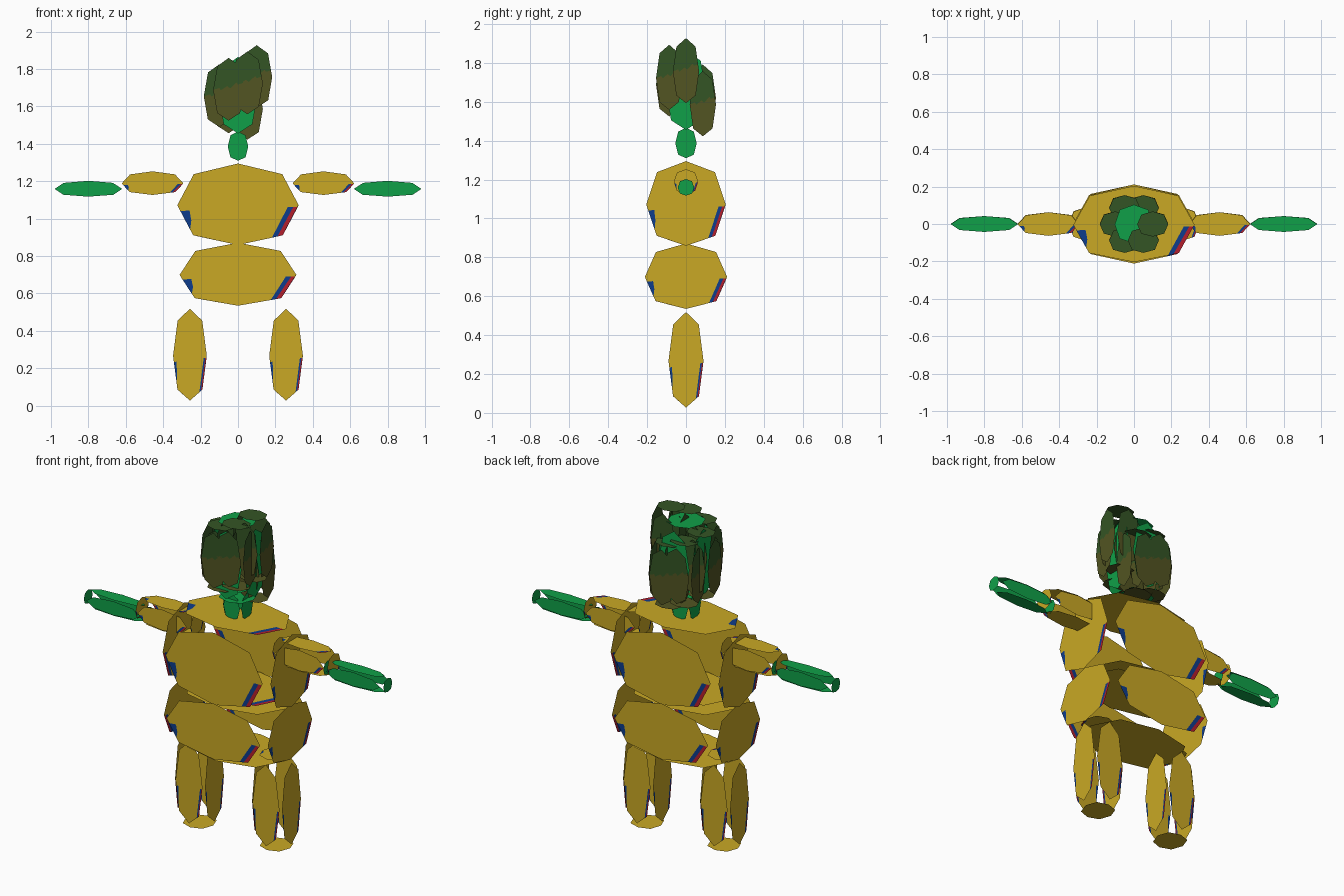
import bpy
import bmesh
import math
from mathutils import Vector

cube = bpy.data.objects.get("Cube")
if cube:
    bpy.data.objects.remove(cube, do_unlink=True)


def material(name, rgb):
    mat = bpy.data.materials.new(name)
    mat.use_nodes = True
    mat.diffuse_color = (*rgb, 1)
    bsdf = next(n for n in mat.node_tree.nodes if n.type == "BSDF_PRINCIPLED")
    bsdf.inputs["Base Color"].default_value = (*rgb, 1)
    return mat


YELLOW, BLUE, RED, GREEN, LEAF, BROWN = range(6)
MATERIALS = [
    material("yellow", (.586, .393, .018)),
    material("blue", (.004, .045, .262)),
    material("red", (.456, .013, .026)),
    material("green", (.005, .352, .065)),
    material("dark green", (.034, .089, .018)),
    material("olive brown", (.084, .089, .016)),
]

# Octagon panel, and the marks cut into it, in a square from -1 to 1
OCTAGON = [(0, 1), (.73, .74), (1, -.02), (.74, -.76),
           (0, -1), (-.74, -.76), (-1, -.02), (-.73, .74)]
STRIPE_BLUE = [(.82, -.07), (.91, -.07), (.65, -.79), (.56, -.82)]
STRIPE_RED = [(.91, -.07), (.98, -.07), (.74, -.76), (.65, -.79)]
PATCH = [(-.79, -.62), (-.77, -.4), (-.8, -.15), (-.95, -.17)]
STRIPED = (OCTAGON[:3]
           + [STRIPE_RED[1], STRIPE_RED[0], STRIPE_BLUE[0], STRIPE_BLUE[3]]
           + OCTAGON[4:6] + PATCH + OCTAGON[6:])
JAGGED = [(-.6, .04), (-.5, -.03), (-.1, .1), (.1, .03),
          (.5, .22), (.6, .15), (.92, .2)]

STRIPES = [(STRIPED, YELLOW), (STRIPE_BLUE, BLUE), (STRIPE_RED, RED), (PATCH, BLUE)]
SPLIT = [(OCTAGON[:2] + JAGGED[::-1] + OCTAGON[6:], LEAF),
         (JAGGED + OCTAGON[2:7], BROWN)]


def plain(colour):
    return [(OCTAGON, colour)]


# Pattern for the side, top and bottom panels of each kind of part
BODY = (STRIPES, STRIPES, plain(YELLOW))
SKIN = (plain(GREEN),) * 3
HAIR = (SPLIT, plain(LEAF), plain(BROWN))

X, Y, Z = Vector((1, 0, 0)), Vector((0, 1, 0)), Vector((0, 0, 1))
# Outward normal, panel right, panel up, pattern slot
SIDES = [(-Y, X, Z, 0), (X, Y, Z, 0), (Y, -X, Z, 0), (-X, -Y, Z, 0),
         (Z, X, Y, 1), (-Z, X, -Y, 2)]
FILL = .9  # panel size within its side of the box


def panel_box(name, centre, half, kind):
    """Six separate octagon panels on the sides of a box."""
    bm = bmesh.new()
    centre, half = Vector(centre), Vector(half)
    for normal, right, up, slot in SIDES:
        for outline, colour in kind[slot]:
            verts = []
            for u, v in outline:
                p = normal + (right * u + up * v) * FILL
                verts.append(bm.verts.new(centre + p * half))
            face = bm.faces.new(verts)
            face.normal_update()
            if face.normal.dot(normal) < 0:
                face.normal_flip()
            face.material_index = colour
    bmesh.ops.remove_doubles(bm, verts=bm.verts, dist=.0001)
    mesh = bpy.data.meshes.new(name)
    bm.to_mesh(mesh)
    bm.free()
    for mat in MATERIALS:
        mesh.materials.append(mat)
    obj = bpy.data.objects.new(name, mesh)
    bpy.context.scene.collection.objects.link(obj)


# Body and head
panel_box("torso", (0, 0, 1.077), (.36, .227, .242), BODY)
panel_box("hips", (0, 0, .703), (.347, .235, .187), BODY)
panel_box("neck", (0, 0, 1.388), (.061, .061, .087), SKIN)
panel_box("head", (0, 0, 1.66), (.115, .115, .227), SKIN)

# Limbs
for side, s in (("left", 1), ("right", -1)):
    panel_box(side + "_leg", (s * .257, 0, .273), (.1, .1, .273), BODY)
    panel_box(side + "_arm", (s * .457, 0, 1.19), (.183, .07, .07), BODY)
    panel_box(side + "_hand", (s * .8, 0, 1.16), (.2, .047, .047), SKIN)

# Hair locks, rising in a spiral round the head
for i in range(6):
    angle = math.radians(60 * (i + 1))
    panel_box(f"hair_lock_{i + 1}",
              (.1 * math.cos(angle), .1 * math.sin(angle), 1.59 + .034 * i),
              (.092, .075, .186), HAIR)
